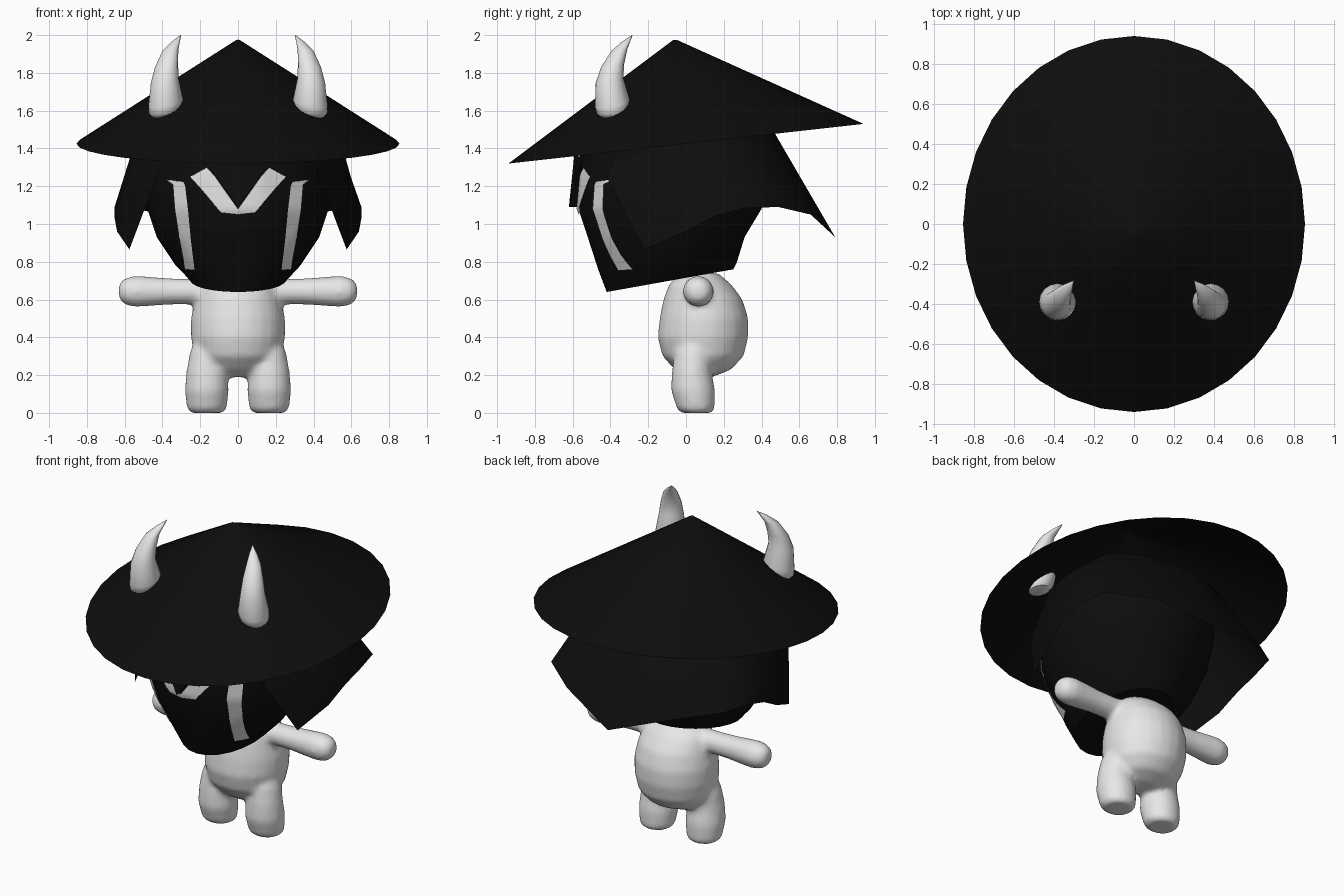
import bpy, bmesh, math
from mathutils import Vector
from mathutils.bvhtree import BVHTree

if "Cube" in bpy.data.objects:
    bpy.data.objects.remove(bpy.data.objects["Cube"])


def material(name, v):
    m = bpy.data.materials.new(name)
    m.diffuse_color = (v, v, v, 1)
    m.use_nodes = True
    m.node_tree.nodes["Principled BSDF"].inputs["Base Color"].default_value = m.diffuse_color
    return m


BLACK = material("black cloth", 0.004)
WHITE = material("pale skin", 0.8)


def finish(name, bm, mat, angle=35):
    me = bpy.data.meshes.new(name)
    bm.to_mesh(me)
    bm.free()
    ob = bpy.data.objects.new(name, me)
    bpy.context.collection.objects.link(ob)
    me.materials.append(mat)
    bpy.ops.object.select_all(action='DESELECT')
    ob.select_set(True)
    bpy.context.view_layer.objects.active = ob
    bpy.ops.object.shade_smooth_by_angle(angle=math.radians(angle))
    return ob


def loft(bm, rings, closed=True, cap_start=True, cap_end=True):
    """Skin a list of equal-length point rings."""
    vs = [[bm.verts.new(p) for p in r] for r in rings]
    n = len(vs[0])
    new = []
    for a, b in zip(vs, vs[1:]):
        for i in range(n if closed else n - 1):
            j = (i + 1) % n
            new.append(bm.faces.new((a[i], a[j], b[j], b[i])))
    if cap_start:
        new.append(bm.faces.new(vs[0][::-1]))
    if cap_end:
        new.append(bm.faces.new(vs[-1]))
    bmesh.ops.recalc_face_normals(bm, faces=new)


def ellipse(cx, cy, z, rx, ry, n=24, tilt=0):
    return [Vector((cx + rx * math.sin(a), cy - ry * math.cos(a), z - tilt * math.cos(a)))
            for a in (2 * math.pi * i / n for i in range(n))]


# Body: torso, legs and arms fused into one soft shape
bm = bmesh.new()
torso = [(.19, .07, .1, .07), (.23, .09, .18, .15), (.3, .09, .23, .215), (.4, .09, .25, .24),
         (.5, .095, .25, .235), (.6, .09, .23, .21), (.68, .075, .21, .165), (.74, .07, .14, .1)]
loft(bm, [ellipse(0, cy, z, rx, ry) for z, cy, rx, ry in torso])
leg = [(0, .055, .085, .08), (.02, .052, .105, .1), (.12, .037, .117, .117),
       (.22, .03, .108, .105), (.32, .04, .09, .1), (.4, .06, .06, .08)]
arm = [(.12, .07), (.25, .068), (.36, .07), (.48, .079), (.55, .083), (.6, .07), (.625, .045), (.633, .015)]
for s in (-1, 1):
    loft(bm, [ellipse(s * .165, cy, z, rx, ry) for z, cy, rx, ry in leg])
    loft(bm, [[Vector((s * x, .065 + r * math.cos(a), .643 + r * math.sin(a)))
               for a in (2 * math.pi * i / 20 for i in range(20))] for x, r in arm])
body = finish("body", bm, WHITE, 180)
remesh = body.modifiers.new("fuse", 'REMESH')
remesh.mode = 'VOXEL'
remesh.voxel_size = .016
remesh.use_smooth_shade = True
soften = body.modifiers.new("soften", 'SMOOTH')
soften.factor = .5
soften.iterations = 7

# Masked head: (z, half width, front y, back y, tilt)
head = [(.70, .25, -.42, .25, .06), (.78, .33, -.465, .27, .02), (.93, .43, -.52, .31, 0),
        (1.08, .48, -.57, .4, 0), (1.25, .5, -.57, .45, 0), (1.4, .49, -.56, .45, 0),
        (1.58, .3, -.36, .3, 0)]
bm = bmesh.new()
loft(bm, [ellipse(0, (f + b) / 2, z, w, (b - f) / 2, 24, t) for z, w, f, b, t in head])
bm.normal_update()
surface = BVHTree.FromBMesh(bm)
finish("masked_head", bm, BLACK)


# Pale face markings laid on the front of the mask
def on_mask(x, z):
    hit = surface.ray_cast(Vector((x, -2, z)), Vector((0, 1, 0)))[0]
    if hit is None:
        hit = surface.find_nearest(Vector((x, -.4, z)))[0]
    return hit + Vector((0, -.009, 0))


def marking(name, pairs, steps=4):
    bm = bmesh.new()
    for s in (-1, 1):
        rows = []
        for k, (a0, b0) in enumerate(pairs[:-1]):
            a1, b1 = pairs[k + 1]
            last = k == len(pairs) - 2
            for i in range(steps + last):
                a = Vector(a0).lerp(Vector(a1), i / steps)
                b = Vector(b0).lerp(Vector(b1), i / steps)
                pts = [a.lerp(b, j / steps) for j in range(steps + 1)]
                rows.append([on_mask(s * p.x, p.y) for p in pts])
        loft(bm, rows, False, False, False)
    for f in bm.faces:
        f.normal_update()
        if f.normal.y > 0:
            f.normal_flip()
    finish(name, bm, WHITE)


marking("brow_chevron", [((0, 1.08), (0, 1.05)), ((.05, 1.15), (.09, 1.06)),
                         ((.12, 1.25), (.2, 1.19)), ((.165, 1.3), (.255, 1.25))])
marking("cheek_stripes", [((.29, 1.225), (.385, 1.235)), ((.28, 1.205), (.345, 1.21)),
                          ((.265, 1.08), (.335, 1.08)), ((.25, .92), (.31, .92)),
                          ((.23, .755), (.28, .76))])

# Pointed fringe inside the chevron
bm = bmesh.new()
tip, back = bm.verts.new((0, -.62, 1.09)), bm.verts.new((0, -.55, 1.09))
top = bm.verts.new((0, -.59, 1.38))
sides = [bm.verts.new((s * .18, -.55, 1.34)) for s in (-1, 1)]
for v in sides:
    bm.faces.new((tip, v, top))
    bm.faces.new((tip, back, v))
bm.faces.new((back, sides[0], sides[1]))
bm.faces.new((top, sides[0], sides[1]))
bmesh.ops.recalc_face_normals(bm, faces=bm.faces[:])
finish("fringe", bm, BLACK)

# Flared neck cloth: right half of each edge from front flap to back point
hem = [(.575, -.22, .865), (.64, 0, .96), (.655, .15, 1.04), (.655, .31, 1.085),
       (.61, .49, 1.09), (.38, .66, 1.05), (0, .79, .93)]
crown = [(.43, -.42, 1.25), (.54, -.12, 1.4), (.55, .05, 1.42), (.53, .17, 1.44),
         (.44, .3, 1.46), (.25, .42, 1.47), (0, .47, 1.48)]


def mirrored(half):
    return [Vector(p) for p in half] + [Vector((-x, y, z)) for x, y, z in half[-2::-1]]


crown_row = mirrored(crown)
inner = [Vector((p.x * .6, p.y * .6, 1.62)) for p in crown_row]
bm = bmesh.new()
loft(bm, [mirrored(hem), crown_row, inner], False, False, False)
finish("neck_cloth", bm, BLACK)

# Wide conical hat, tipped forward
bm = bmesh.new()
apex = Vector((0, -.06, 1.98))
rim = [Vector((.855 * math.sin(a), -.94 * math.cos(a), 1.425 - .105 * math.cos(a)))
       for a in (2 * math.pi * i / 32 for i in range(32))]
rings = [[apex.lerp(p, t) for p in rim] for t in (.01, .35, .7, 1)]
loft(bm, rings, cap_end=False)
finish("straw_hat", bm, BLACK)

# Curved horns: (x, y, z, radius)
path = [(.39, -.385, 1.57, .06), (.387, -.388, 1.6, .085), (.383, -.39, 1.64, .092),
        (.388, -.405, 1.76, .073), (.378, -.388, 1.84, .061), (.358, -.353, 1.92, .042),
        (.33, -.318, 1.965, .023), (.303, -.285, 2.0, .002)]
for s, side in ((-1, "left"), (1, "right")):
    bm = bmesh.new()
    rings = []
    for x, y, z, r in path:
        # lean each ring toward the front and outside
        k = .25 * r / .09
        rings.append([Vector((s * x + p.x, y + p.y, min(2.0, z - k * (s * p.x - p.y) * .8)))
                      for p in ellipse(0, 0, 0, r, r, 16)])
    loft(bm, rings)
    finish(side + "_horn", bm, WHITE, 50)
